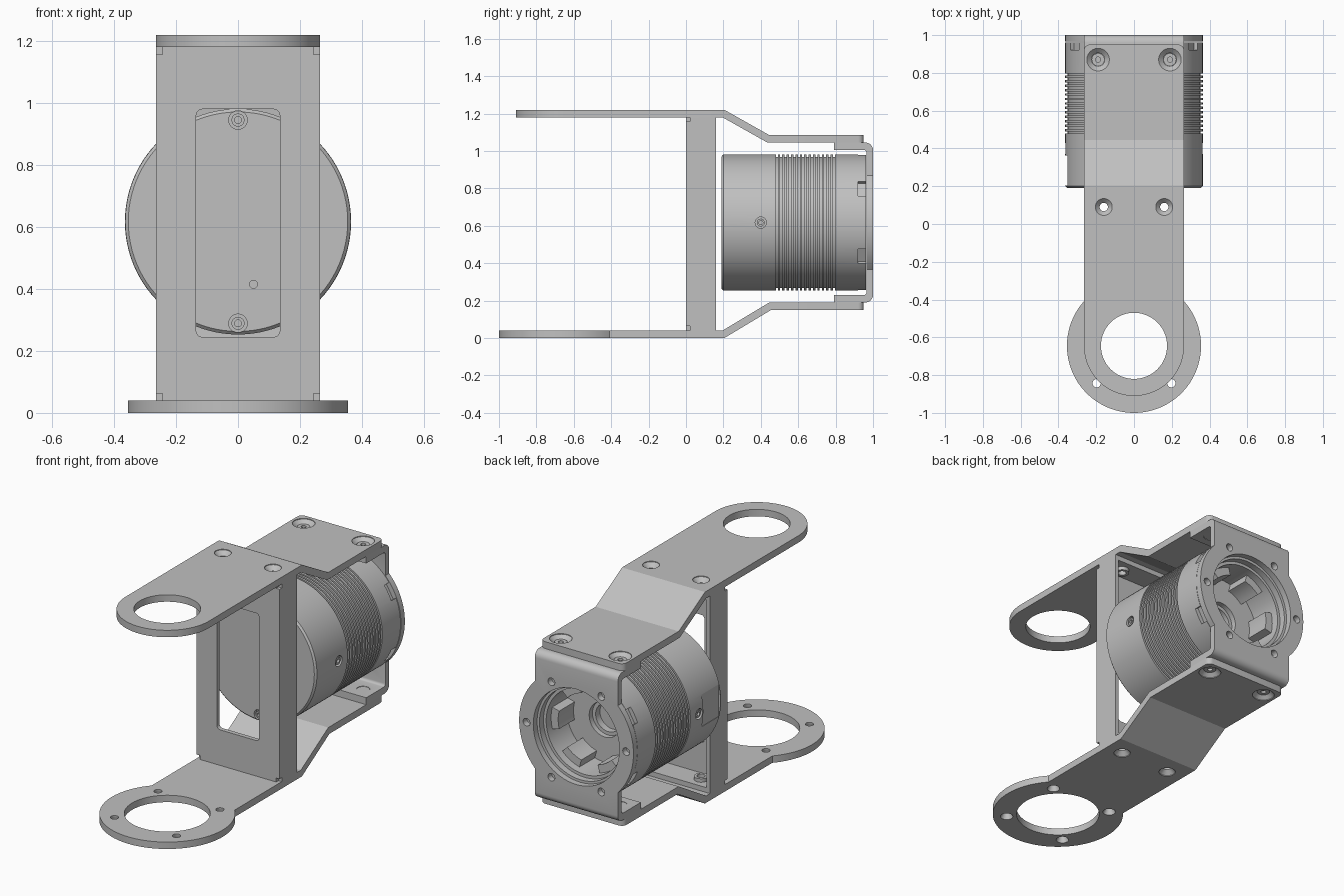
import bpy, bmesh, math
from math import cos, sin, pi, radians
from mathutils import Vector

cube = bpy.data.objects.get("Cube")
if cube:
    bpy.data.objects.remove(cube, do_unlink=True)

grey = bpy.data.materials.new("machined grey")
grey.use_nodes = True
GREY = (0.53, 0.53, 0.53, 1)
grey.diffuse_color = GREY
grey.node_tree.nodes["Principled BSDF"].inputs["Base Color"].default_value = GREY

MID = 0.617      # height of the motor axis
HALF = 0.265     # half width of the sheet parts


def finish(name, bm):
    """Turn a closed bmesh into an object with outward normals."""
    bmesh.ops.remove_doubles(bm, verts=bm.verts, dist=1e-5)
    bmesh.ops.recalc_face_normals(bm, faces=bm.faces)
    if bm.calc_volume(signed=True) < 0:
        bmesh.ops.reverse_faces(bm, faces=bm.faces)
    mesh = bpy.data.meshes.new(name)
    bm.to_mesh(mesh)
    bm.free()
    mesh.materials.append(grey)
    ob = bpy.data.objects.new(name, mesh)
    bpy.context.collection.objects.link(ob)
    return ob


def prism(name, pts, axis, lo, hi):
    """Extrude a 2D outline along one axis."""
    def place(a, b, c):
        return {"x": (c, a, b), "y": (a, c, b), "z": (a, b, c)}[axis]
    bm = bmesh.new()
    low = [bm.verts.new(place(a, b, lo)) for a, b in pts]
    high = [bm.verts.new(place(a, b, hi)) for a, b in pts]
    bm.faces.new(low)
    bm.faces.new(high)
    for i in range(len(pts)):
        j = (i + 1) % len(pts)
        bm.faces.new((low[i], low[j], high[j], high[i]))
    return finish(name, bm)


def lathe(name, profile, loc, axis, seg=32, closed=False):
    """Revolve (radius, height) points around an axis through loc."""
    rot = Vector(axis).to_track_quat("Z", "Y")
    bm = bmesh.new()
    rings = []
    for r, h in profile:
        if r == 0:
            rings.append([bm.verts.new(rot @ Vector((0, 0, h)) + Vector(loc))] * seg)
        else:
            rings.append([bm.verts.new(rot @ Vector((r * cos(2 * pi * k / seg), r * sin(2 * pi * k / seg), h))
                                       + Vector(loc)) for k in range(seg)])
    if closed:
        rings.append(rings[0])
    for a, b in zip(rings, rings[1:]):
        for k in range(seg):
            m = (k + 1) % seg
            face = list(dict.fromkeys((a[k], a[m], b[m], b[k])))
            if len(face) > 2:
                bm.faces.new(face)
    return finish(name, bm)


def rod(r, loc, axis, lo, hi, seg=32):
    return lathe("cutter", [(0, lo), (r, lo), (r, hi), (0, hi)], loc, axis, seg)


def countersink(loc, axis, r, head):
    return lathe("cutter", [(0, -0.12), (r, -0.12), (r, -0.028), (head, -0.004), (head, 0.02), (0, 0.02)],
                 loc, axis, 24)


def box(x0, x1, y0, y1, z0, z1, name="cutter"):
    return prism(name, [(x0, y0), (x1, y0), (x1, y1), (x0, y1)], "z", z0, z1)


def boolean(ob, tools, operation="DIFFERENCE"):
    """Apply each tool in turn, keeping the part whole if a cut fails."""
    bpy.context.view_layer.objects.active = ob
    for tool in tools:
        before = ob.data.copy()
        mod = ob.modifiers.new("shape", "BOOLEAN")
        mod.operation, mod.solver, mod.object = operation, "EXACT", tool
        tool.hide_render = True
        bpy.ops.object.modifier_apply(modifier=mod.name)
        if not ob.data.polygons:
            ob.data = before
        bpy.data.objects.remove(tool, do_unlink=True)
    return ob


def arc(cx, cy, r, start, end, n):
    return [(cx + r * cos(start + (end - start) * i / n), cy + r * sin(start + (end - start) * i / n))
            for i in range(n + 1)]


# Cranked arms: a bent side profile trimmed by a keyhole plan
def arm(name, side, bends, ring_y, ring_r, bore):
    strip = prism(name, bends, "x", -0.5, 0.5)
    a = math.acos(min(1, HALF / ring_r))
    plan = arc(0, ring_y, ring_r, a, -pi - a, 64)
    plan += arc(-HALF + 0.03, 0.92, 0.03, pi, pi / 2, 4) + arc(HALF - 0.03, 0.92, 0.03, pi / 2, 0, 4)
    boolean(strip, [prism("plan", plan, "z", -0.5, 2)], "INTERSECT")
    z_out, z_rear = bends[0][1], bends[3][1]
    tools = [rod(bore, (0, ring_y, z_out), (0, 0, 1), -0.2, 0.2, 64)]
    for s in (-1, 1):
        tools.append(countersink((s * 0.16, 0.09, z_out), (0, 0, side), 0.022, 0.045))
        tools.append(countersink((s * 0.19, 0.87, z_rear), (0, 0, side), 0.035, 0.06))
        # Socket screw holding the rear bracket
        lathe("bracket_screw", [(0, -0.035), (0.014, -0.035), (0.014, -0.02), (0.034, -0.02), (0.034, -0.078),
                                (0, -0.078)], (s * 0.19, 0.87, z_rear), (0, 0, side), 24)
    if side < 0:
        for k in range(4):
            t = pi / 4 + k * pi / 2
            tools.append(countersink((0.28 * cos(t), ring_y + 0.28 * sin(t), z_out), (0, 0, side), 0.022, 0.034))
    return boolean(strip, tools)


arm("upper_arm", 1, [(-1.2, 1.22), (0.205, 1.22), (0.445, 1.085), (1.1, 1.085),
                     (1.1, 1.045), (0.435, 1.045), (0.195, 1.18), (-1.2, 1.18)], -0.645, HALF, 0.175)
arm("lower_arm", -1, [(-1.2, 0), (0.205, 0), (0.455, 0.15), (1.1, 0.15),
                      (1.1, 0.19), (0.445, 0.19), (0.195, 0.04), (-1.2, 0.04)], -0.645, 0.355, 0.225)

# Front frame: shallow open-backed tray with a rounded window
frame = box(-HALF, HALF, 0, 0.16, 0.04, 1.18, "front_frame")
boolean(frame, [box(-HALF + 0.022, HALF - 0.022, 0.025, 0.3, 0.068, 1.152)])
window = []
for cx, cz, t in ((0.115, 0.96, 0), (-0.115, 0.96, 1), (-0.115, 0.265, 2), (0.115, 0.265, 3)):
    window += arc(cx, cz, 0.02, t * pi / 2, (t + 1) * pi / 2, 5)
tools = [prism("cutter", window, "y", -0.1, 0.1)]
for s in (-1, 1):
    for z in (0.04, 1.18):
        tools.append(box(s * 0.255 - 0.011, s * 0.255 + 0.011, -0.02, 0.021, z - 0.023, z + 0.023))
        inner = 0.054 if z < 0.5 else 1.166
        tools.append(rod(0.022, (s * 0.16, 0.09, inner), (0, 0, 1), -0.04, 0.04, 24))
boolean(frame, tools)

# Press nuts inside the frame
for s in (-1, 1):
    for label, z in (("lower", 0.068), ("upper", 1.132)):
        lathe(label + "_press_nut", [(0.022, 0), (0.038, 0), (0.038, 0.02), (0.022, 0.02)],
              (s * 0.16, 0.09, z), (0, 0, 1), 24, True)

# Rear bracket: bent channel with a round flange
outer = [(0.79, 1.045)] + arc(0.96, 1.005, 0.04, pi / 2, 0, 6)
inner = arc(0.95, 0.99, 0.015, 0, pi / 2, 4) + [(0.79, 1.005)]
flip = lambda pts: [(y, 2 * MID + 0.001 - z) for y, z in reversed(pts)]
bracket = prism("rear_bracket", outer + flip(outer) + flip(inner) + inner, "x", -0.5, 0.5)
a = math.acos(HALF / 0.365)
shape = arc(0, MID, 0.365, -a, a, 24) + [(HALF, 1.2), (-HALF, 1.2)]
shape += arc(0, MID, 0.365, pi - a, pi + a, 24) + [(-HALF, 0), (HALF, 0)]
boolean(bracket, [prism("shape", shape, "y", 0.5, 1.2)], "INTERSECT")
tools = [rod(0.275, (0, 0.98, MID), (0, 1, 0), -0.1, 0.1, 64)]
for k in range(6):
    t = k * pi / 3
    tools.append(rod(0.022, (0.318 * cos(t), 0.98, MID + 0.318 * sin(t)), (0, 1, 0), -0.1, 0.1, 20))
for s in (-1, 1):
    for z in (0.215, 1.025):
        tools.append(rod(0.035, (s * 0.19, 0.87, z), (0, 0, 1), -0.05, 0.05, 24))
boolean(bracket, tools)

# Motor front housing with cable recess and screw holes
R = 0.364
AXIS = ((0, 0, MID), (0, 1, 0), 96)
housing = lathe("motor_housing", [(0, 0.19), (R - 0.01, 0.19), (R, 0.2), (R, 0.48), (0, 0.48)], *AXIS)
tools = [box(-0.45, -0.35, 0.205, 0.362, 0.525, 0.71),
         rod(0.013, (0.05, 0.19, 0.415), (0, -1, 0), -0.03, 0.03, 16)]
for s in (-1, 1):
    tools.append(rod(0.03, (s * R, 0.4, MID), (s, 0, 0), -0.025, 0.03, 24))
    tools.append(rod(0.03, (0, 0.19, MID + s * 0.328), (0, -1, 0), -0.02, 0.03, 24))
boolean(housing, tools)

# Cooling fins
fins = [(0, 0.48)]
for i in range(14):
    y = 0.48 + i * 0.0235
    fins += [(R - 0.013, y), (R - 0.013, y + 0.011), (R, y + 0.011), (R, y + 0.0235)]
lathe("motor_fins", fins + [(0, fins[-1][1])], *AXIS)

# Motor rear cup, open at the back, with clip notches
cup = lathe("motor_rear_cup", [(0, 0.6), (R - 0.02, 0.6), (R - 0.02, 0.8), (R, 0.8), (R, 0.962), (0.262, 0.962),
                               (0.262, 0.925), (0.245, 0.925), (0.245, 0.74), (0.1, 0.74), (0.1, 0.71),
                               (0.08, 0.71), (0.08, 0.67), (0, 0.67)], *AXIS)
# Open the fin core to the cup depth
boolean(bpy.data.objects["motor_fins"], [rod(0.3, (0, 0, MID), (0, 1, 0), 0.6, 1.0, 96)])
tools = []
for k in range(6):
    t = radians(30 + 60 * k)
    u, v = Vector((cos(t), sin(t))), Vector((-sin(t), cos(t)))
    c = [u * p + v * q for p, q in ((0.34, -0.045), (0.42, -0.045), (0.42, 0.045), (0.34, 0.045))]
    tools.append(prism("cutter", [(p.x, p.y + MID) for p in c], "y", 0.92, 1.0))
boolean(cup, tools)

# Screw heads with sockets
socket = [(0, -0.012), (0.011, -0.012), (0.011, 0), (0.021, 0), (0.021, -0.025), (0, -0.025)]
for s in (-1, 1):
    lathe("side_screw", socket, (s * (R - 0.005), 0.4, MID), (s, 0, 0), 20)
    lathe("front_screw", socket, (0, 0.192, MID + s * 0.328), (0, -1, 0), 20)

# Crown of teeth inside the motor
for k in range(6):
    t = radians(60 * k)
    tooth = arc(0, MID, 0.25, t - 0.26, t + 0.26, 6) + arc(0, MID, 0.2, t + 0.26, t - 0.26, 6)
    prism("inner_tooth", tooth, "y", 0.735, 0.88)

# Smooth curved surfaces, crisp bends
bpy.ops.object.select_all(action="DESELECT")
for ob in bpy.context.scene.objects:
    if ob.type == "MESH":
        ob.select_set(True)
        bpy.context.view_layer.objects.active = ob
bpy.ops.object.shade_smooth_by_angle(angle=radians(28))
